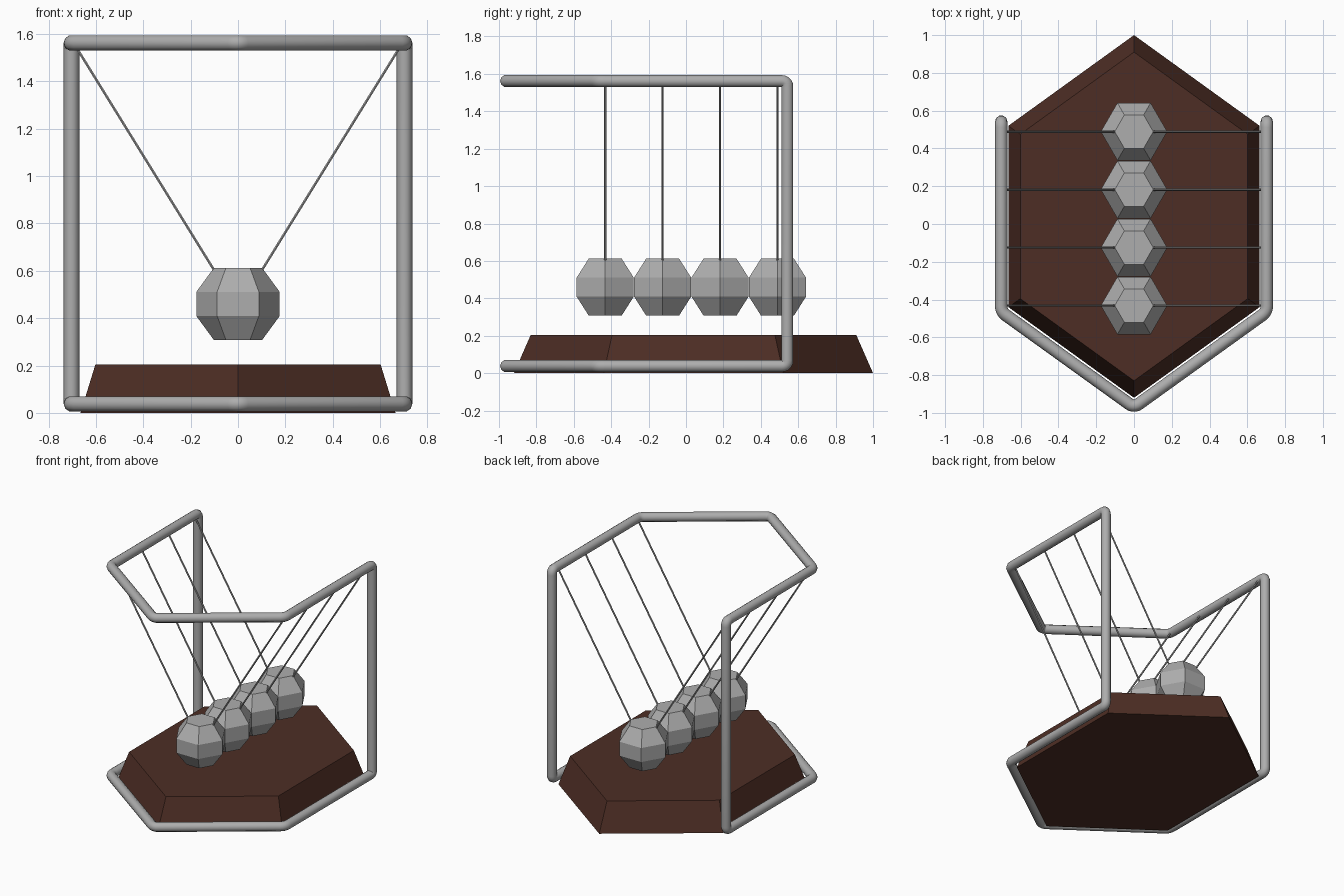
import bpy, bmesh, math
from mathutils import Vector

if "Cube" in bpy.data.objects:
    bpy.data.objects.remove(bpy.data.objects["Cube"])


def material(name, rgb):
    m = bpy.data.materials.new(name)
    m.diffuse_color = (*rgb, 1)
    m.use_nodes = True
    m.node_tree.nodes["Principled BSDF"].inputs["Base Color"].default_value = m.diffuse_color
    return m


METAL = material("grey metal", (0.42, 0.42, 0.42))
WOOD = material("dark brown wood", (0.075, 0.027, 0.018))


def ring_solid(name, rings, mat):
    """Loft equal-length rings of points into a closed flat-faced solid."""
    bm = bmesh.new()
    loops = [[bm.verts.new(p) for p in r] for r in rings]
    n = len(loops[0])
    for a, b in zip(loops, loops[1:]):
        for i in range(n):
            j = (i + 1) % n
            bm.faces.new((a[i], a[j], b[j], b[i]))
    bm.faces.new(loops[0][::-1])
    bm.faces.new(loops[-1])
    bmesh.ops.recalc_face_normals(bm, faces=bm.faces)
    me = bpy.data.meshes.new(name)
    bm.to_mesh(me)
    bm.free()
    ob = bpy.data.objects.new(name, me)
    me.materials.append(mat)
    bpy.context.collection.objects.link(ob)
    return ob


def tube(name, pts, radius, mat, cyclic=False, res=3):
    """Round bar along a polyline."""
    cu = bpy.data.curves.new(name, 'CURVE')
    cu.dimensions = '3D'
    cu.bevel_depth = radius
    cu.bevel_resolution = res
    cu.use_fill_caps = not cyclic
    sp = cu.splines.new('POLY')
    sp.points.add(len(pts) - 1)
    for p, co in zip(sp.points, pts):
        p.co = (*co, 1)
    sp.use_cyclic_u = cyclic
    sp.use_smooth = True
    cu.materials.append(mat)
    ob = bpy.data.objects.new(name, cu)
    bpy.context.collection.objects.link(ob)
    bpy.ops.object.select_all(action='DESELECT')
    ob.select_set(True)
    bpy.context.view_layer.objects.active = ob
    bpy.ops.object.convert(target='MESH')
    bpy.ops.object.shade_smooth_by_angle(angle=math.radians(50))
    return ob


def fillet(corners, d, steps=5):
    """Round each corner of a closed path with a small quadratic arc."""
    pts = []
    n = len(corners)
    for i, c in enumerate(corners):
        c = Vector(c)
        a = c + (Vector(corners[i - 1]) - c).normalized() * d
        b = c + (Vector(corners[(i + 1) % n]) - c).normalized() * d
        for k in range(steps + 1):
            t = k / steps
            pts.append(a * (1 - t) ** 2 + c * 2 * t * (1 - t) + b * t ** 2)
    return pts


def hexagon(rx, ry, cy, z, start):
    return [(rx * math.cos(start + i * math.pi / 3),
             cy + ry * math.sin(start + i * math.pi / 3), z) for i in range(6)]


# Hexagonal wooden base with sloping sides
C30 = math.cos(math.pi / 6)
ring_solid("base", [hexagon(0.665 / C30, 0.96, 0.04, 0, math.pi / 6),
                    hexagon(0.602 / C30, 0.87, 0.04, 0.205, math.pi / 6)], WOOD)

# Bent metal frame: one continuous loop
X, BACK, MID, FRONT, LOW, HIGH = 0.703, 0.542, -0.465, -0.971, 0.038, 1.562
half = [(-X, BACK), (-X, MID), (0, FRONT), (X, MID), (X, BACK)]
loop = [(x, y, HIGH) for x, y in half] + [(x, y, LOW) for x, y in half[::-1]]
tube("frame", fillet(loop, 0.032), 0.033, METAL, cyclic=True)

# Faceted hanging balls, each on two slanted strings
for i in range(4):
    y = -0.432 + 0.307 * i
    rings = [hexagon(r, r, y, 0.46 + z, 0) for z, r in
             ((-0.152, 0.102), (-0.051, 0.176), (0.051, 0.176), (0.152, 0.102))]
    ring_solid(f"ball_{i + 1}", rings, METAL)
    for side, s in (("left", -1), ("right", 1)):
        tube(f"string_{side}_{i + 1}",
             [(s * 0.69, y, 1.555), (s * 0.09, y, 0.585)], 0.006, METAL, res=1)
